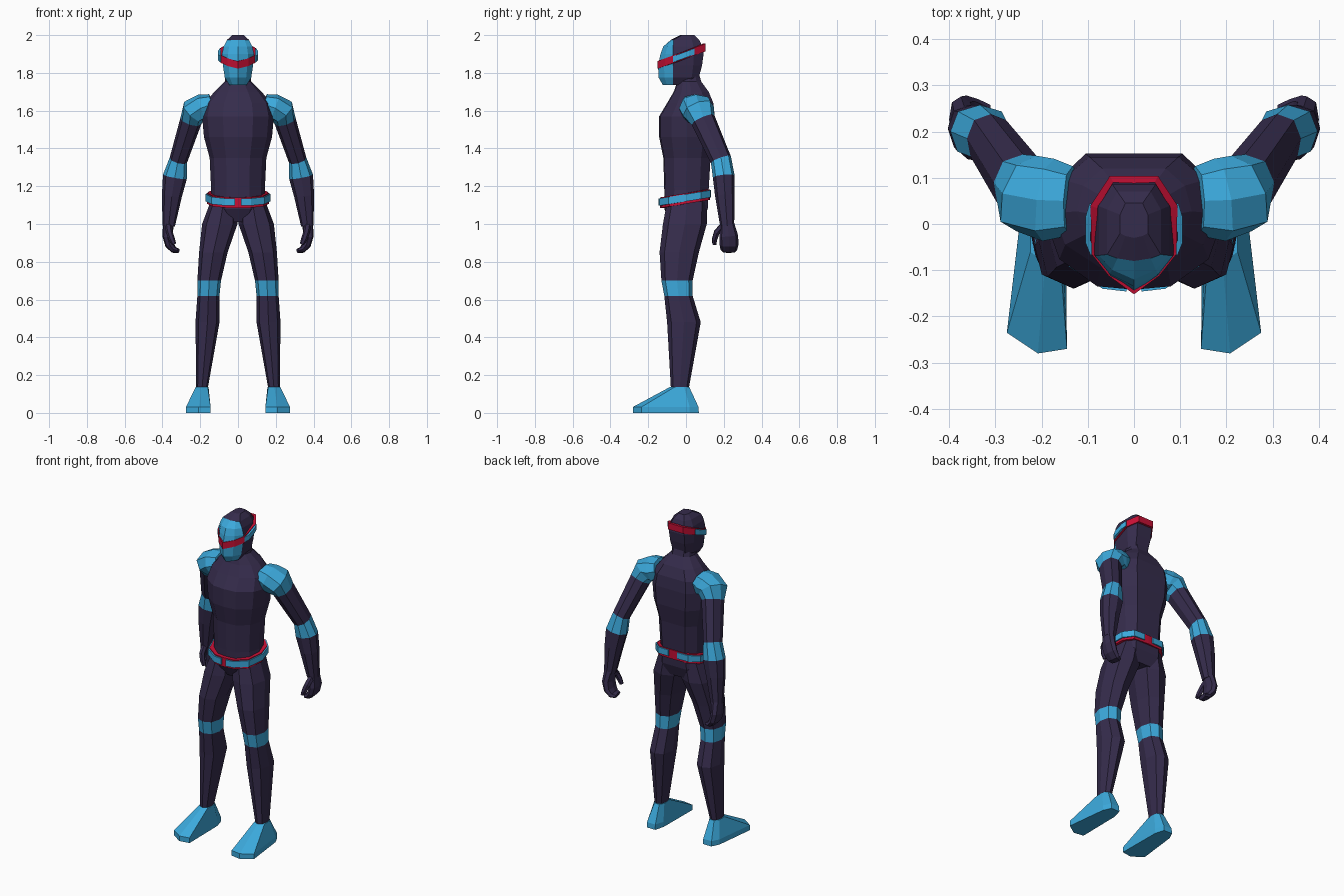
import bpy, bmesh, math
from mathutils import Vector


def material(name, rgb):
    m = bpy.data.materials.new(name)
    m.diffuse_color = (*rgb, 1)
    return m


MATS = [material("dark purple", (0.036, 0.025, 0.072)),
        material("sky blue", (0.045, 0.40, 0.72)),
        material("crimson", (0.56, 0.005, 0.035))]
DARK, BLUE, RED = 0, 1, 2


def finish(name, bm, mirror):
    bmesh.ops.recalc_face_normals(bm, faces=bm.faces)
    me = bpy.data.meshes.new(name)
    bm.to_mesh(me)
    bm.free()
    for m in MATS:
        me.materials.append(m)
    ob = bpy.data.objects.new(name, me)
    bpy.context.collection.objects.link(ob)
    if mirror:
        mod = ob.modifiers.new("mirror", 'MIRROR')
        mod.use_mirror_merge = False


def loft(name, rings, paint, mirror=False, closed=False):
    """Skin rings of points; paint(segment, side) gives the colour."""
    bm = bmesh.new()
    vs = [[bm.verts.new(p) for p in r] for r in rings]
    n, k = len(rings[0]), len(rings)
    for i in range(k if closed else k - 1):
        a, b = vs[i], vs[(i + 1) % k]
        for j in range(n):
            f = bm.faces.new((a[j], a[(j + 1) % n], b[(j + 1) % n], b[j]))
            f.material_index = paint(i, j)
    if not closed:
        bm.faces.new(vs[0]).material_index = paint(0, 0)
        bm.faces.new(vs[-1]).material_index = paint(k - 2, 0)
    finish(name, bm, mirror)


def oct_dirs(n=8):
    for i in range(n):
        a = math.tau * i / n
        s = 1.06 if i % 2 else 1.0
        yield math.cos(a) * s, math.sin(a) * s


def limb(name, stations, colours, n=8):
    """Tube across a path of (x, y, z, radius across, radius deep)."""
    pts = [Vector(s[:3]) for s in stations]
    rings = []
    for i, p in enumerate(pts):
        t = (pts[min(i + 1, len(pts) - 1)] - pts[max(i - 1, 0)]).normalized()
        u = Vector((0, 1, 0)).cross(t).normalized()
        v = t.cross(u)
        rx, ry = stations[i][3:]
        rings.append([p + u * rx * c + v * ry * s for c, s in oct_dirs(n)])
    loft(name, rings, lambda i, j: colours[i], mirror=True)


def both_sides(half):
    return half + [(-x, y) for x, y in reversed(half) if x > 0]


# torso and neck: z, half width, front y, back y
TORSO = [(1.01, 0.11, -0.08, 0.09), (1.08, 0.152, -0.115, 0.115),
         (1.18, 0.142, -0.115, 0.12), (1.35, 0.150, -0.12, 0.13),
         (1.46, 0.180, -0.142, 0.15), (1.57, 0.190, -0.142, 0.152),
         (1.64, 0.175, -0.10, 0.145), (1.70, 0.125, -0.065, 0.12),
         (1.755, 0.070, -0.045, 0.08), (1.83, 0.060, -0.04, 0.06)]
SHAPE = [(0, -1), (0.42, -0.95), (0.85, -0.55), (1, 0), (0.88, 0.6),
         (0.55, 1), (0, 1)]
rings = [[Vector((x * w, (f + b) / 2 + y * (b - f) / 2, z))
          for x, y in both_sides(SHAPE)] for z, w, f, b in TORSO]
loft("torso", rings, lambda i, j: DARK)

# head with a pointed face mask: z, half width, front y, mask edge y, back y
HEAD = [(1.735, 0.045, -0.122, -0.068, 0.04), (1.775, 0.070, -0.145, -0.068, 0.068),
        (1.84, 0.080, -0.148, -0.068, 0.085), (1.90, 0.085, -0.135, -0.068, 0.093),
        (1.94, 0.076, -0.12, -0.068, 0.086), (1.975, 0.058, -0.08, -0.066, 0.07),
        (2.0, 0.030, -0.03, -0.02, 0.045)]
rings = []
for z, w, f, e, b in HEAD:
    half = [(0, f), (0.62 * w, f + 0.4 * (e - f)), (w, e), (w, 0.45 * b),
            (0.62 * w, b), (0, b)]
    rings.append([Vector((x, y, z)) for x, y in both_sides(half)])
loft("head", rings, lambda i, j: BLUE if i < 5 and j in (0, 1, 8, 9) else DARK)

# legs: z, inner x, outer x, front y, back y
LEG = [(1.12, 0.005, 0.145, -0.10, 0.112), (1.0, 0.003, 0.190, -0.122, 0.11),
       (0.85, 0.055, 0.206, -0.14, 0.068), (0.70, 0.090, 0.215, -0.13, 0.035),
       (0.62, 0.098, 0.215, -0.115, 0.035), (0.48, 0.098, 0.225, -0.10, 0.078),
       (0.13, 0.160, 0.221, -0.08, 0.015)]
rings = [[Vector(((a + b) / 2 + c * (b - a) / 2, (f + k) / 2 + s * (k - f) / 2, z))
          for c, s in oct_dirs()] for z, a, b, f, k in LEG]
loft("leg", rings, lambda i, j: BLUE if i == 3 else DARK, mirror=True)

# boots: ankle outline and sole outline
ANKLE = [(0.192, -0.085), (0.224, -0.06), (0.224, -0.01), (0.205, 0.017),
         (0.172, 0.017), (0.156, -0.01), (0.160, -0.07)]
SOLE = [(0.208, -0.28), (0.275, -0.235), (0.245, 0.02), (0.222, 0.068),
        (0.165, 0.068), (0.148, 0.01), (0.145, -0.27)]
rings = [[Vector((x, y, 0.137)) for x, y in ANKLE],
         [Vector((x, y * (0.97 if y > 0 else 1), 0.032)) for x, y in SOLE],
         [Vector((x, y, 0)) for x, y in SOLE]]
loft("boot", rings, lambda i, j: BLUE, mirror=True)

# arms with shoulder and elbow pads
limb("arm", [(0.135, 0.050, 1.635, 0.055, 0.075), (0.185, 0.052, 1.618, 0.072, 0.090),
             (0.232, 0.066, 1.598, 0.072, 0.088), (0.248, 0.090, 1.550, 0.058, 0.066),
             (0.315, 0.185, 1.340, 0.048, 0.056), (0.334, 0.200, 1.250, 0.064, 0.058),
             (0.350, 0.206, 1.150, 0.053, 0.052), (0.367, 0.218, 0.990, 0.033, 0.037)],
     [BLUE, BLUE, BLUE, DARK, BLUE, DARK, DARK])

# curled hands and thumbs
limb("hand", [(0.367, 0.218, 1.010, 0.030, 0.035), (0.374, 0.226, 0.935, 0.026, 0.050),
              (0.362, 0.228, 0.890, 0.024, 0.050), (0.340, 0.226, 0.863, 0.018, 0.044),
              (0.316, 0.222, 0.858, 0.012, 0.036)], [DARK] * 4)
limb("thumb", [(0.368, 0.195, 0.990, 0.018, 0.018), (0.362, 0.163, 0.955, 0.017, 0.017),
               (0.350, 0.152, 0.920, 0.016, 0.015), (0.338, 0.150, 0.893, 0.011, 0.012)],
     [DARK] * 3, n=6)


def band(name, outline, base, tilt, half_h, thick, colour, closed=True, mirror=False):
    """Rectangular strap following an outline, tilted up to the back."""
    rings = []
    for x, y in outline:
        d = Vector((x, y, 0)).normalized() * thick
        z = base + tilt * y
        p = Vector((x, y, z))
        up = Vector((0, 0, half_h))
        rings.append([p - up, p + up, p - d + up, p - d - up])
    loft(name, rings, lambda i, j: colour, mirror=mirror, closed=closed)


# belt with raised panels on each side
BELT = [(0, -0.138), (0.065, -0.132), (0.135, -0.088), (0.163, 0), (0.148, 0.075),
        (0.10, 0.122), (0, 0.127)]
band("belt", both_sides(BELT), 1.135, 0.16, 0.028, 0.03, RED)
PANEL = [(0.016, -0.146), (0.068, -0.140), (0.141, -0.092), (0.171, 0), (0.155, 0.080),
         (0.103, 0.129), (0.03, 0.132)]
band("belt_panel", PANEL, 1.139, 0.16, 0.019, 0.015, BLUE, closed=False, mirror=True)

# headband forming the visor, with side panels
VISOR = [(0, -0.152), (0.055, -0.112), (0.092, -0.065), (0.094, 0.04), (0.052, 0.104),
         (0, 0.104)]
band("headband", both_sides(VISOR), 1.897, 0.36, 0.020, 0.016, RED)
SIDE = [(0.094, -0.068), (0.105, -0.04), (0.105, 0.015), (0.096, 0.045)]
band("headband_panel", SIDE, 1.897, 0.36, 0.016, 0.012, BLUE, closed=False, mirror=True)
